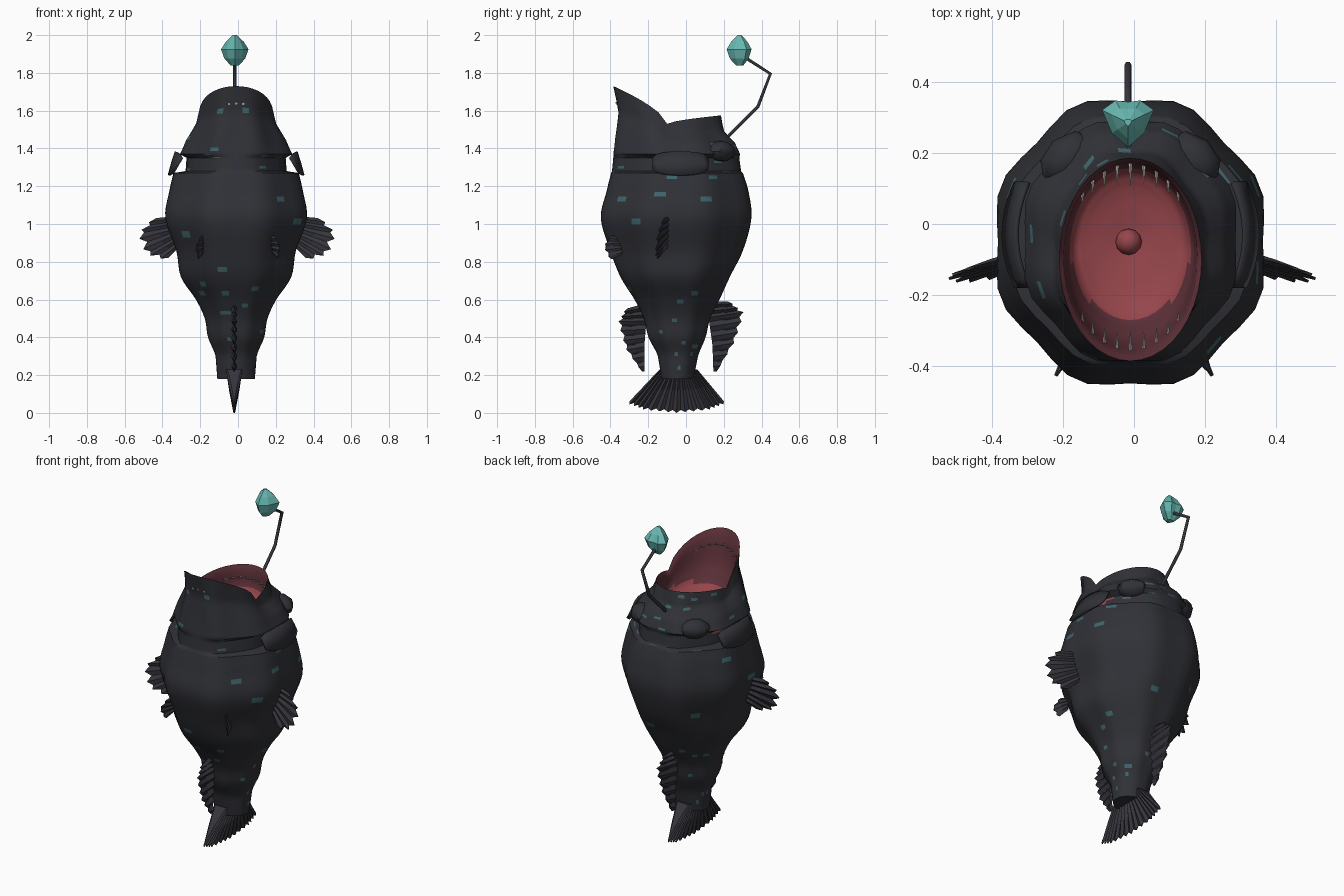
import bpy, bmesh, math, random
from mathutils import Vector, Matrix

if "Cube" in bpy.data.objects:
    bpy.data.objects.remove(bpy.data.objects["Cube"])
random.seed(4)
CX = -0.01


def mat(name, r, g, b):
    m = bpy.data.materials.new(name)
    m.diffuse_color = (r, g, b, 1)
    m.use_nodes = True
    m.node_tree.nodes["Principled BSDF"].inputs["Base Color"].default_value = m.diffuse_color
    return m


DARK = mat("dark_skin", 0.03, 0.031, 0.038)
GLOW = mat("teal_spots", 0.05, 0.13, 0.15)
RED = mat("mouth_red", 0.30, 0.06, 0.07)
LIP = mat("lip_red", 0.11, 0.03, 0.04)
FIN = mat("fin_dark", 0.035, 0.035, 0.045)
TEAL = mat("lure_teal", 0.14, 0.48, 0.44)
BONE = mat("tooth", 0.5, 0.48, 0.44)


def finish(name, bm, mats, angle=None):
    bmesh.ops.recalc_face_normals(bm, faces=bm.faces)
    me = bpy.data.meshes.new(name)
    bm.to_mesh(me)
    bm.free()
    ob = bpy.data.objects.new(name, me)
    bpy.context.collection.objects.link(ob)
    for m in mats:
        me.materials.append(m)
    if angle:
        bpy.ops.object.select_all(action='DESELECT')
        ob.select_set(True)
        bpy.context.view_layer.objects.active = ob
        bpy.ops.object.shade_smooth_by_angle(angle=math.radians(angle))
    return ob


def path(pts, t):
    """Point at fraction t (0..1) along evenly spaced control points."""
    pts = [Vector(p) for p in pts]
    f = t * (len(pts) - 1)
    i = min(int(f), len(pts) - 2)
    return pts[i].lerp(pts[i + 1], f - i)


# Rings: z at front, side and back, half width, y front, y back, lobe depth
SKIN = [(.18, .18, .18, .10, -.13, .04, .01), (.30, .30, .30, .11, -.15, .065, .02),
        (.40, .40, .40, .15, -.20, .105, .03), (.50, .50, .50, .168, -.225, .13, .03),
        (.60, .60, .60, .215, -.275, .18, .03), (.72, .72, .72, .295, -.35, .235, .03),
        (.86, .86, .86, .32, -.405, .305, .03), (1.03, 1.03, 1.03, .378, -.455, .35, .03),
        (1.17, 1.17, 1.17, .358, -.425, .335, .03), (1.27, 1.27, 1.27, .335, -.40, .305, .025),
        (1.28, 1.28, 1.28, .27, -.395, .295, .015), (1.35, 1.35, 1.35, .265, -.388, .285, .015),
        (1.37, 1.37, 1.37, .30, -.388, .29, .03), (1.46, 1.43, 1.43, .265, -.375, .26, .04),
        (1.59, 1.48, 1.49, .215, -.36, .205, .03), (1.73, 1.53, 1.575, .20, -.385, .185, .0)]
MOUTH = [SKIN[-1], (1.69, 1.51, 1.55, .188, -.365, .175, 0), (1.53, 1.45, 1.46, .178, -.33, .165, 0),
         (1.43, 1.41, 1.42, .155, -.27, .14, 0), (1.40, 1.40, 1.40, .12, -.22, .10, 0),
         (1.375, 1.375, 1.375, .02, -.07, -.03, 0)]
N = 40


def ring_point(r, a):
    zf, zm, zb, hx, y0, y1, lobe = r
    c, s = math.cos(a), math.sin(a)
    k = 1 + lobe * (0.4 - math.cos(8 * a))
    z = zm + (zf - zm) * max(0, -s) ** .65 + (zb - zm) * max(0, s) ** .65
    return (CX + hx * k * c, (y0 + y1) / 2 + (y1 - y0) / 2 * k * s, z)


def ring_at(rings, j, t):
    """Blend rings smoothly, but straight around the gill groove."""
    a, b = rings[j], rings[j + 1]
    if a[1] > 1.26 or j == 0:
        return [u + (v - u) * t for u, v in zip(a, b)]
    p, q = rings[j - 1], rings[j + 2] if b[1] < 1.26 else b
    return [v + .5 * t * (w - u + t * (2 * u - 5 * v + 4 * w - x + t * (3 * (v - w) + x - u)))
            for u, v, w, x in zip(p, a, b, q)]


def loft(rings, sub, cap_ends):
    bm = bmesh.new()
    rows = []
    for i in range((len(rings) - 1) * sub + 1):
        j = min(i // sub, len(rings) - 2)
        r = ring_at(rings, j, i / sub - j)
        rows.append([bm.verts.new(ring_point(r, 2 * math.pi * k / N)) for k in range(N)])
    for a, b in zip(rows, rows[1:]):
        for k in range(N):
            bm.faces.new((a[k], a[(k + 1) % N], b[(k + 1) % N], b[k]))
    for e in cap_ends:
        bm.faces.new(rows[e])
    return bm


# Body and head skin, with thin teal spots and red gill walls
bm = loft(SKIN, 5, [0])
for f in bm.faces:
    c = f.calc_center_median()
    if 1.285 < c.z < 1.35 and -.05 < c.y < .08:
        f.material_index = 2
    elif random.random() < .025 and len(f.verts) == 4:
        f.material_index = 1
finish("body", bm, [DARK, GLOW, RED], 40)

# Mouth lining (dark lips, bright throat) and tongue
bm = loft(MOUTH, 3, [-1])
for f in bm.faces:
    f.material_index = 1 if f.calc_center_median().z > 1.44 else 0
finish("mouth_lining", bm, [RED, LIP], 60)
bm = bmesh.new()
bmesh.ops.create_uvsphere(bm, u_segments=12, v_segments=8, radius=.037,
                          matrix=Matrix.Translation((-.015, -.05, 1.385)))
finish("tongue", bm, [RED], 60)

# Teeth leaning into the mouth, along both lips
bm = bmesh.new()
for centre in (-math.pi / 2, math.pi / 2):
    for i in range(-4, 5):
        a = centre + i * .2
        p = Vector(ring_point(MOUTH[1], a)) - Vector((0, 0, .05))
        d = Vector((0, -math.copysign(1, centre), .3))
        h = .075 - .008 * abs(i)
        q = Vector((0, 0, 1)).rotation_difference(d)
        bmesh.ops.create_cone(bm, segments=6, radius1=.007, radius2=.001, depth=h, cap_ends=True,
                              matrix=Matrix.Translation(p + d.normalized() * h * .4) @ q.to_matrix().to_4x4())
finish("teeth", bm, [BONE])

# Gill covers and brow lumps, both sides
for side, label in ((1, "right"), (-1, "left")):
    bm = bmesh.new()
    cols = []
    for i in range(13):
        t = i / 6 - 1
        h = .03 + .033 * math.sqrt(max(0, 1 - t ** 2))
        y = -.03 + .15 * t
        bend = .035 * t * t
        cols.append([bm.verts.new((CX + side * (x - bend), y, 1.322 + z))
                     for x, z in ((.325, h), (.345, 0), (.362, -h))])
    for a, b in zip(cols, cols[1:]):
        for k in range(2):
            bm.faces.new((a[k], b[k], b[k + 1], a[k + 1]))
    ob = finish("gill_cover_" + label, bm, [DARK], 40)
    ob.modifiers.new("thickness", 'SOLIDIFY').thickness = .012
    # brow merges into the head as a low angular bump
    bm = bmesh.new()
    bmesh.ops.create_uvsphere(bm, u_segments=8, v_segments=6, radius=1,
                              matrix=Matrix.Translation((CX + side * .175, .185, 1.385))
                              @ Matrix.Rotation(side * -.7, 4, 'Z') @ Matrix.Diagonal((.09, .065, .055, 1)))
    finish("brow_" + label, bm, [DARK], 40)


def fin(name, roots, tips, rays, normal, fold=.01, root_t=.01, tip_t=.003, jag=.12):
    """Pleated fin: rays run from the root line to the tip line."""
    bm = bmesh.new()
    n = Vector(normal).normalized()
    sheets = []
    for s in (1, -1):
        rows = []
        for i in range(2 * rays + 1):
            t = i / (2 * rays)
            a, b = path(roots, t), path(tips, t)
            if i % 2 == 0:
                b = b.lerp(a, jag)
            z = n * fold * (1 if i % 2 else -1) * s
            rows.append([bm.verts.new(a + n * root_t * s + z * .5),
                         bm.verts.new(a.lerp(b, .5) + n * (root_t + tip_t) / 2 * s + z * .7),
                         bm.verts.new(b + n * tip_t * s + z * .3)])
        for p, q in zip(rows, rows[1:]):
            for k in range(2):
                bm.faces.new((p[k], q[k], q[k + 1], p[k + 1]))
        sheets.append([r[0] for r in rows] + [rows[-1][1]] + [r[2] for r in rows[::-1]] + [rows[0][1]])
    u, v = sheets
    for k in range(len(u)):
        m = (k + 1) % len(u)
        bm.faces.new((u[k], u[m], v[m], v[k]))
    finish(name, bm, [FIN])


# Tail, back fin and belly fin
X = -.02
fin("tail_fin", [(X, -.14, .23), (X, .06, .23)],
    [(X, -.31, .05), (X, -.22, .015), (X, -.05, 0), (X, .12, .015), (X, .21, .05)],
    15, (1, 0, 0), .008, .04, .002, .06)
fin("back_fin", [(X, .15, .59), (X, .12, .5), (X, .14, .36), (X, .145, .22)],
    [(X, .23, .59), (X, .31, .53), (X, .26, .38), (X, .165, .22)], 8, (1, 0, 0), .012)
fin("belly_fin", [(X, -.25, .57), (X, -.21, .48), (X, -.22, .36), (X, -.22, .22)],
    [(X, -.32, .55), (X, -.36, .48), (X, -.32, .34), (X, -.235, .22)], 8, (1, 0, 0), .012)

# Paired side fins and small belly fins
for s, label in ((1, "right"), (-1, "left")):
    o = CX * (s > 0)
    fin("side_fin_" + label, [(o + s * .34, -.09, 1.04), (o + s * .31, -.10, .88)],
        [(o + s * .45, -.12, 1.03), (o + s * .53, -.15, .95), (o + s * .49, -.165, .84),
         (o + s * .38, -.15, .81)], 6, (.4 * s, 1, -.3), .007, .009, .002, .16)
    fin("small_fin_" + label, [(s * .17, -.36, .93), (s * .19, -.34, .84)],
        [(s * .195, -.40, .94), (s * .225, -.435, .88), (s * .21, -.40, .81)],
        4, (1, .8 * s, 0), .005, .006, .002)

# Lure stalk
cu = bpy.data.curves.new("lure_stalk", 'CURVE')
cu.dimensions = '3D'
cu.bevel_depth = .01
cu.bevel_resolution = 1
cu.use_fill_caps = True
sp = cu.splines.new('POLY')
stalk = [(.16, 1.40), (.24, 1.48), (.38, 1.62), (.447, 1.795), (.30, 1.89)]
sp.points.add(len(stalk) - 1)
for p, (y, z) in zip(sp.points, stalk):
    p.co = (-.017, y, z, 1)
ob = bpy.data.objects.new("lure_stalk", cu)
bpy.context.collection.objects.link(ob)
cu.materials.append(FIN)

# Faceted lure bulb
bm = bmesh.new()
shape = [(0, -.07), (.045, -.03), (.073, .035), (.035, .062), (0, .058), (-.035, .062), (-.073, .035), (-.045, -.03)]
rows = [[bm.verts.new((-.017 + x * k, .285 + y * k, z)) for x, y in shape]
        for z, k in ((1.84, .3), (1.875, .75), (1.925, 1), (1.965, .65), (2.0, .15))]
for a, b in zip(rows, rows[1:]):
    for k in range(8):
        bm.faces.new((a[k], a[(k + 1) % 8], b[(k + 1) % 8], b[k]))
bm.faces.new(rows[0])
bm.faces.new(rows[-1])
finish("lure_bulb", bm, [TEAL])
